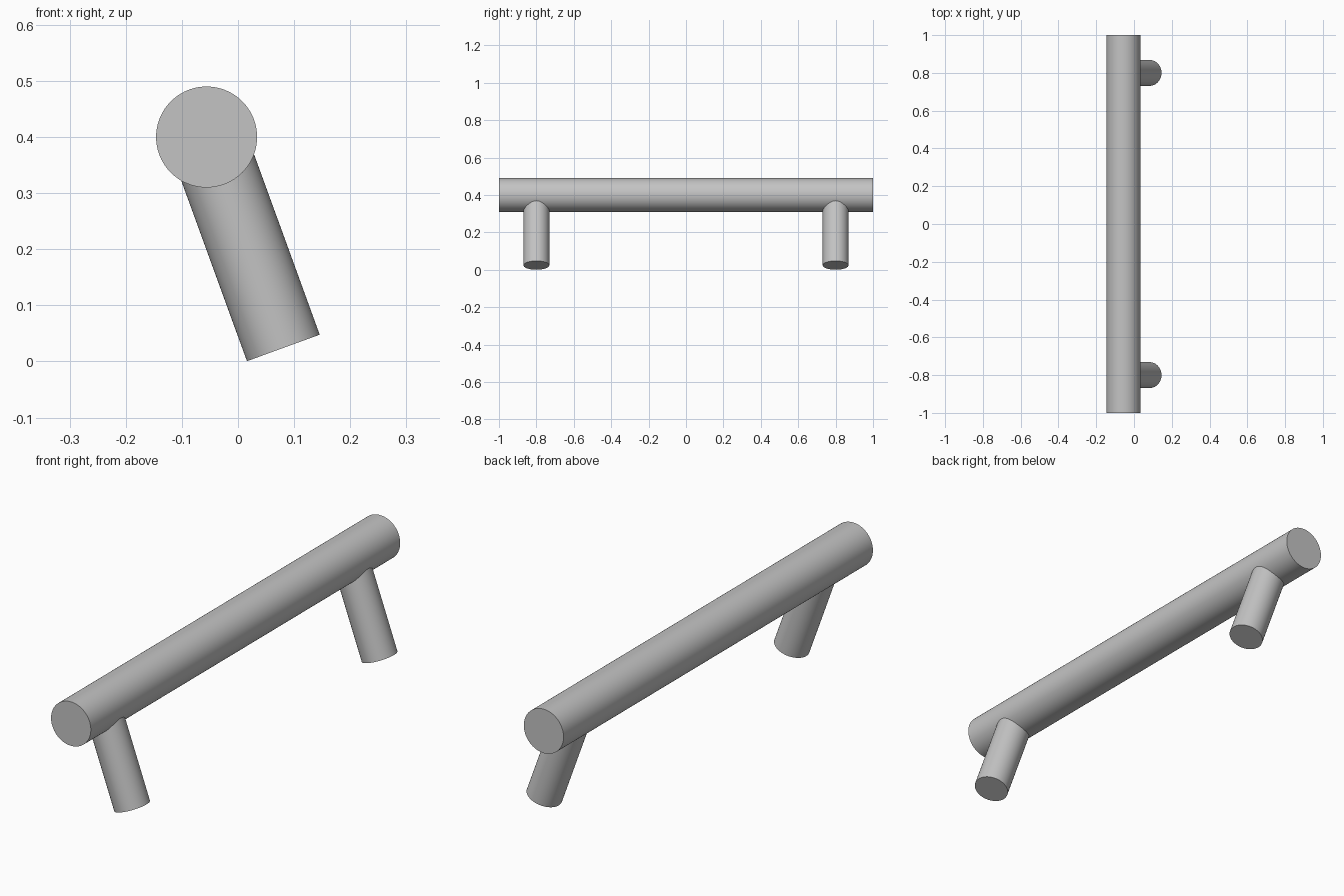
import bpy
import math
from mathutils import Vector

cube = bpy.data.objects.get("Cube")
if cube:
    bpy.data.objects.remove(cube, do_unlink=True)

# Brushed metal colour
metal = bpy.data.materials.new("satin_grey_metal")
metal.use_nodes = True
colour = (0.55, 0.55, 0.55, 1)
metal.diffuse_color = colour
metal.node_tree.nodes["Principled BSDF"].inputs["Base Color"].default_value = colour


def rod(name, start, end, radius):
    """Smooth capped cylinder between two points."""
    start, end = Vector(start), Vector(end)
    axis = end - start
    bpy.ops.mesh.primitive_cylinder_add(
        vertices=96, radius=radius, depth=axis.length, location=(start + end) / 2,
        rotation=axis.to_track_quat("Z", "Y").to_euler())
    obj = bpy.context.object
    obj.name = name
    obj.data.materials.append(metal)
    bpy.ops.object.shade_smooth_by_angle(angle=math.radians(30))
    return obj


BAR_X, BAR_Z, BAR_RADIUS = -0.056, 0.4, 0.09
POST_RADIUS, POST_LENGTH, POST_Y = 0.069, 0.4, 0.8
TILT = math.radians(20)

# Grip bar
rod("grip_bar", (BAR_X, -1, BAR_Z), (BAR_X, 1, BAR_Z), BAR_RADIUS)

# Tilted mounting posts, running from the bar axis to the foot
foot_x = BAR_X + POST_LENGTH * math.sin(TILT)
foot_z = BAR_Z - POST_LENGTH * math.cos(TILT)
for name, y in (("front_post", -POST_Y), ("back_post", POST_Y)):
    rod(name, (foot_x, y, foot_z), (BAR_X, y, BAR_Z), POST_RADIUS)
